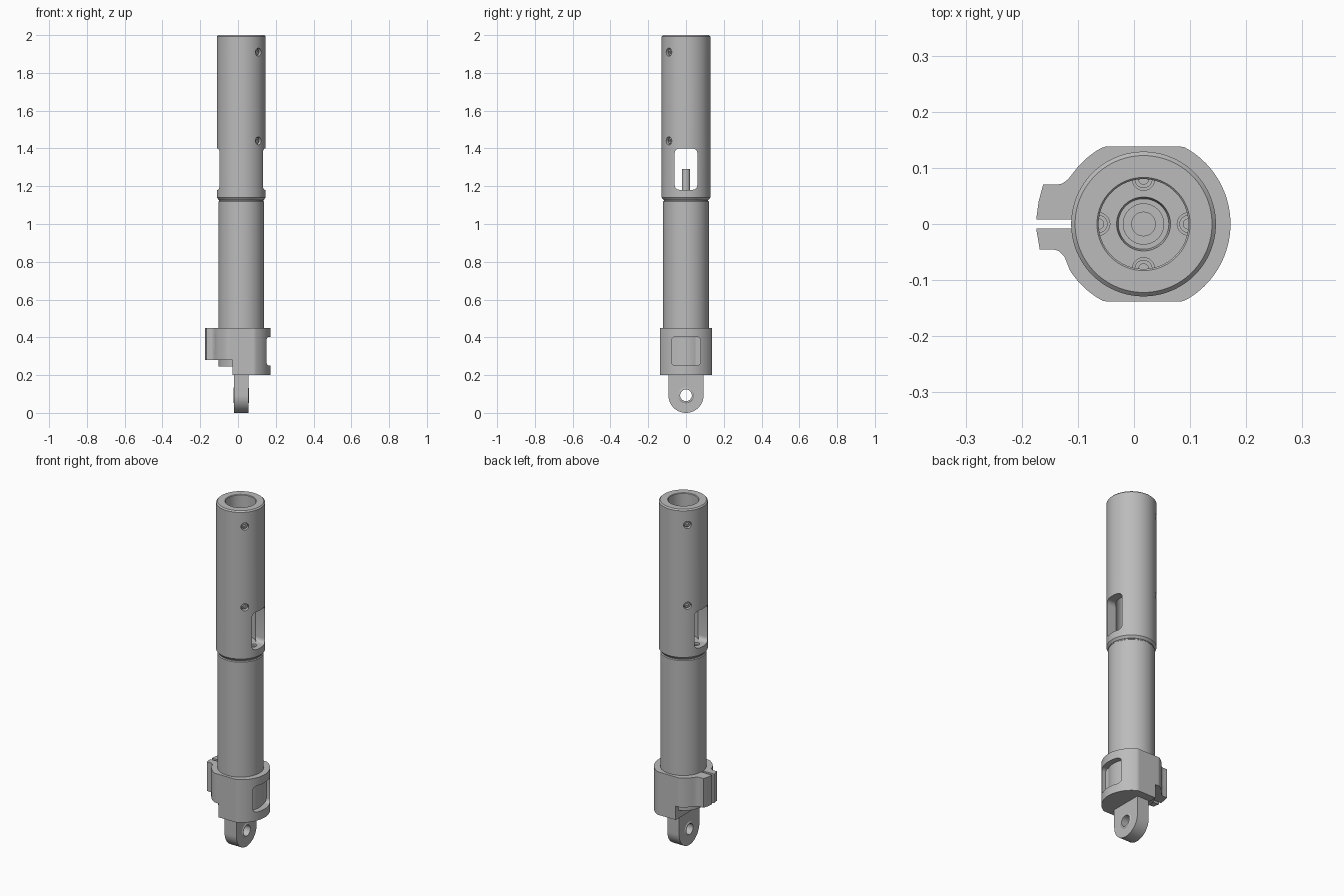
import bpy, bmesh
from math import radians, pi, cos, sin
from mathutils import Matrix, Vector

if "Cube" in bpy.data.objects:
    bpy.data.objects.remove(bpy.data.objects["Cube"], do_unlink=True)

AXIS = 0.017          # x position of the strut's centre line
R_UP, R_LOW = 0.129, 0.1215

steel = bpy.data.materials.new("plain grey steel")
steel.use_nodes = True
GREY = (0.5, 0.5, 0.5, 1)
steel.diffuse_color = GREY
steel.node_tree.nodes["Principled BSDF"].inputs["Base Color"].default_value = GREY


def finish(bm, name):
    bmesh.ops.recalc_face_normals(bm, faces=bm.faces)
    mesh = bpy.data.meshes.new(name)
    bm.to_mesh(mesh)
    bm.free()
    mesh.materials.append(steel)
    ob = bpy.data.objects.new(name, mesh)
    bpy.context.collection.objects.link(ob)
    return ob


def lathe(name, profile, steps=64, matrix=None):
    """Spin a (radius, height) profile around z."""
    bm = bmesh.new()
    vs = [bm.verts.new((r, 0, z)) for r, z in profile]
    es = [bm.edges.new(p) for p in zip(vs, vs[1:])]
    if profile[0][0] > 0:
        es.append(bm.edges.new((vs[-1], vs[0])))
    bmesh.ops.spin(bm, geom=vs + es, cent=(0, 0, 0), axis=(0, 0, 1),
                   angle=2 * pi, steps=steps)
    bmesh.ops.remove_doubles(bm, verts=bm.verts, dist=1e-5)
    bm.transform(matrix or Matrix.Translation((AXIS, 0, 0)))
    return finish(bm, name)


def prism(name, points, depth, matrix):
    """Extrude a flat outline along its local z."""
    bm = bmesh.new()
    face = bm.faces.new([bm.verts.new((a, b, 0)) for a, b in points])
    out = bmesh.ops.extrude_face_region(bm, geom=[face])
    bmesh.ops.translate(bm, vec=(0, 0, depth),
                        verts=[v for v in out["geom"] if isinstance(v, bmesh.types.BMVert)])
    bm.transform(matrix)
    return finish(bm, name)


def aim(origin, direction):
    """Matrix placing local z along a direction."""
    return Matrix.Translation(origin) @ Vector(direction).to_track_quat('Z', 'Y').to_matrix().to_4x4()


def along_x(x):
    """Matrix mapping local (a, b, depth) to (y, z, x)."""
    return Matrix(((0, 0, 1, x), (1, 0, 0, 0), (0, 1, 0, 0), (0, 0, 0, 1)))


def rod(name, r, depth, matrix, sides=32):
    return lathe(name, [(0, 0), (r, 0), (r, depth), (0, depth)], sides, matrix)


def rounded(a0, a1, b0, b1, r, n=6):
    pts = []
    for a, b, start in ((a1 - r, b1 - r, 0), (a0 + r, b1 - r, 90),
                        (a0 + r, b0 + r, 180), (a1 - r, b0 + r, 270)):
        for i in range(n + 1):
            t = radians(start + 90 * i / n)
            pts.append((a + r * cos(t), b + r * sin(t)))
    return pts


def box(name, x0, x1, y0, y1, z0, z1):
    return prism(name, [(x0, y0), (x1, y0), (x1, y1), (x0, y1)], z1 - z0,
                 Matrix.Translation((0, 0, z0)))


def cut(ob, *cutters):
    for c in cutters:
        c.hide_render = True
        m = ob.modifiers.new("cut", 'BOOLEAN')
        m.operation, m.solver, m.object = 'DIFFERENCE', 'EXACT', c
        bpy.context.view_layer.objects.active = ob
        bpy.ops.object.modifier_apply(modifier=m.name)
        bpy.data.objects.remove(c, do_unlink=True)


# Upper tube: open bore, stepped floor, chamfered rims
upper = lathe("upper_tube", [
    (0, 1.127), (0.119, 1.127), (R_UP, 1.14), (R_UP, 1.993), (0.122, 2.0),
    (0.083, 2.0), (0.08, 1.997), (0.08, 1.18), (0.048, 1.18), (0.045, 1.165),
    (0.036, 1.165), (0.036, 1.155), (0, 1.155)], 96)
cut(upper, prism("window_cutter", rounded(-0.06, 0.06, 1.181, 1.4, 0.025), 0.4, along_x(-0.2)))

# Radial screws in two rings, set in counterbores
for z in (1.44, 1.91):
    for k in range(4):
        t = radians(45 + 90 * k)
        d = Vector((cos(t), sin(t), 0))
        c = Vector((AXIS, 0, z))
        cut(upper, rod("bore_cutter", 0.021, 0.04, aim(c + d * 0.105, d), 24))
        lathe("radial_screw", [(0, 0), (0.017, 0), (0.017, 0.012), (0.015, 0.014),
                               (0.008, 0.014), (0.008, 0.006), (0, 0.006)], 24,
              aim(c + d * 0.104, d))

# Floor screws around the inner rod
for k in range(4):
    t = radians(90 * k)
    p = (AXIS + 0.08 * cos(t), 0.08 * sin(t), 1.155)
    cut(upper, rod("floor_cutter", 0.02, 0.026, Matrix.Translation(p), 24))
    lathe("floor_screw", [(0, 0), (0.016, 0), (0.016, 0.016), (0.009, 0.016),
                          (0.009, 0.008), (0, 0.008)], 24,
          Matrix.Translation((p[0], p[1], 1.154)))

rod("inner_rod", 0.022, 0.14, Matrix.Translation((AXIS, 0, 1.15)))

# Lower tube
lathe("lower_tube", [(0, 0.245), (R_LOW, 0.245), (R_LOW, 1.118), (0.117, 1.122),
                     (0.117, 1.13), (0, 1.13)], 96)

# Clamp: flattened ring with two ears beside a slot
outline = []
for deg in range(-148, 146, 3):
    t = radians(deg)
    outline.append((AXIS + 0.155 * cos(t), max(-0.138, min(0.138, 0.155 * sin(t)))))
outline += [(-0.118, 0.079), (-0.128, 0.072), (-0.138, 0.07), (-0.162, 0.07),
            (-0.170, 0.04), (-0.174, 0.01), (-0.174, -0.01), (-0.168, -0.045),
            (-0.145, -0.045), (-0.134, -0.048), (-0.124, -0.058)]
clamp = prism("clamp", outline, 0.25, Matrix.Translation((0, 0, 0.2)))
cut(clamp,
    rod("tube_cutter", R_LOW + 0.0005, 0.3, Matrix.Translation((AXIS, 0, 0.2445)), 96),
    box("slot_cutter", -0.2, -0.08, -0.008, 0.008, 0.1, 0.5),
    box("step_cutter", -0.3, -0.03, -0.3, 0.3, 0.1, 0.28),
    prism("pocket_cutter", rounded(-0.078, 0.078, 0.25, 0.403, 0.022), 0.1, along_x(0.128)))
for z in (0.32, 0.405):
    cut(clamp,
        rod("bolt_cutter", 0.021, 0.3, aim((-0.141, -0.15, z), (0, 1, 0)), 24),
        rod("seat_cutter", 0.031, 0.1, aim((-0.141, -0.138, z), (0, 1, 0)), 24))

# Mounting eye with a raised bushing
eye_pts = [(0.093 * cos(radians(a)), 0.097 + 0.093 * sin(radians(a))) for a in range(180, 361, 6)]
eye_pts += [(0.093, 0.21), (-0.093, 0.21)]
eye_pts = [(a, max(b - 0.004, 0)) for a, b in eye_pts]
eye = prism("mounting_eye", eye_pts, 0.076, along_x(AXIS - 0.038))
cut(eye, rod("eye_cutter", 0.04, 0.2, aim((AXIS - 0.1, 0, 0.093), (1, 0, 0)), 48))
lathe("eye_bushing", [(0.031, 0), (0.038, 0), (0.044, 0.004), (0.044, 0.078),
                      (0.038, 0.082), (0.031, 0.082)], 48,
      aim((AXIS - 0.041, 0, 0.093), (1, 0, 0)))

# Smooth the round surfaces, keep the machined edges crisp
bpy.ops.object.select_all(action='DESELECT')
for ob in bpy.context.collection.objects:
    if ob.type == 'MESH' and steel.name in ob.data.materials:
        ob.select_set(True)
        bpy.context.view_layer.objects.active = ob
bpy.ops.object.shade_smooth_by_angle(angle=radians(25))
